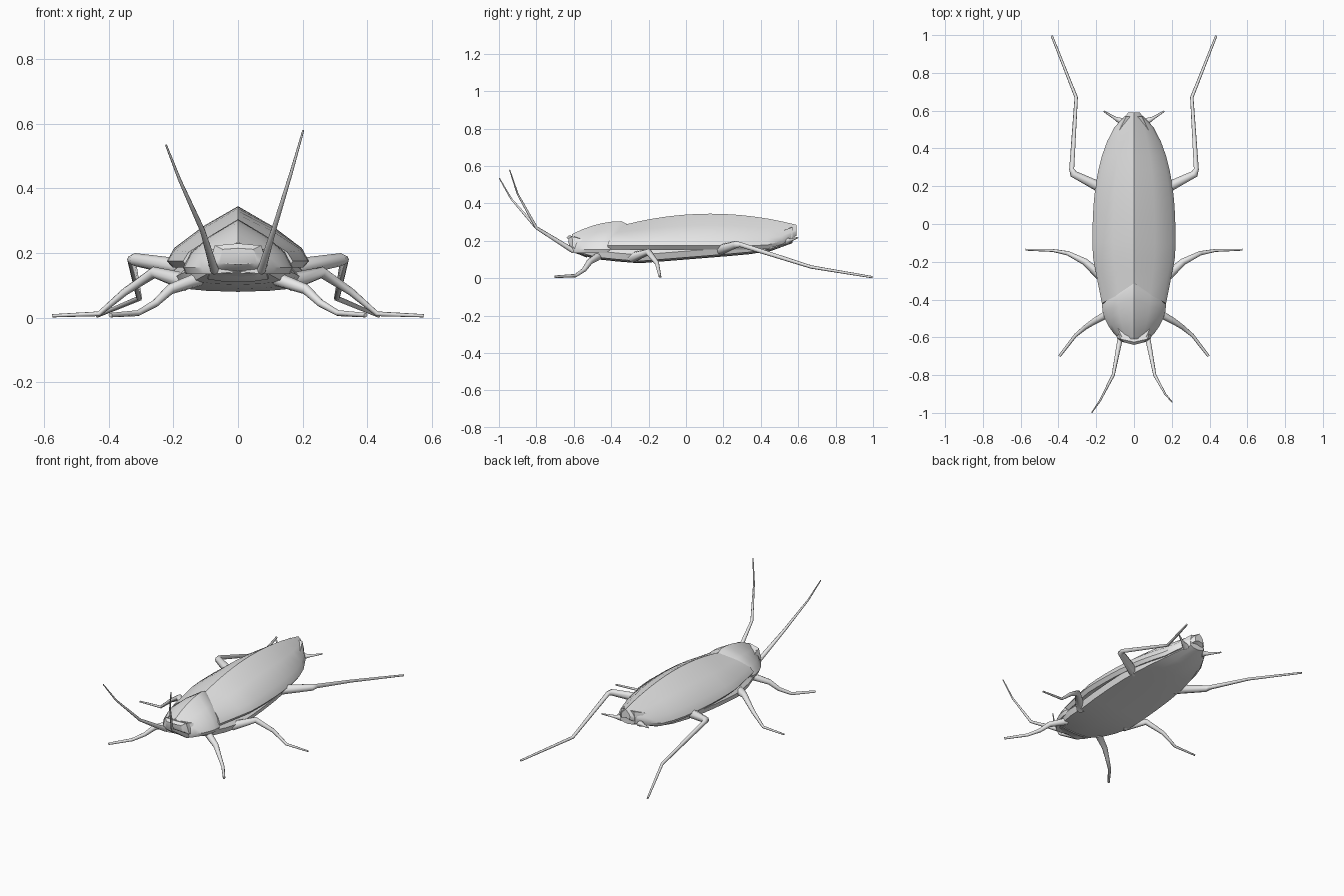
import bpy, bmesh, math
from mathutils import Vector

if "Cube" in bpy.data.objects:
    bpy.data.objects.remove(bpy.data.objects["Cube"], do_unlink=True)

grey = bpy.data.materials.new("shell_grey")
grey.use_nodes = True
colour = (.8, .8, .8, 1)
grey.diffuse_color = colour
grey.node_tree.nodes["Principled BSDF"].inputs["Base Color"].default_value = colour


def build(name, rings, sharp_angle):
    """Skin a list of closed rings, cap both ends and shade."""
    bm = bmesh.new()
    loops = [[bm.verts.new(point) for point in ring] for ring in rings]
    for front, back in zip(loops, loops[1:]):
        for i in range(len(front)):
            bm.faces.new((front[i - 1], front[i], back[i], back[i - 1]))
    bm.faces.new(loops[0])
    bm.faces.new(loops[-1])
    bmesh.ops.recalc_face_normals(bm, faces=bm.faces)
    mesh = bpy.data.meshes.new(name)
    bm.to_mesh(mesh)
    bm.free()
    mesh.materials.append(grey)
    mesh.shade_smooth()
    mesh.set_sharp_from_angle(angle=math.radians(sharp_angle))
    obj = bpy.data.objects.new(name, mesh)
    bpy.context.collection.objects.link(obj)


def hull(name, sections, profile):
    """Loft a mirrored half profile; levels run from the edge up to the top or down to the bottom."""
    rings = []
    for y, width, top, edge, bottom, sweep in sections:
        half = []
        for across, level in profile:
            reach = top - edge if level > 0 else edge - bottom
            half.append(Vector((across * width, y - sweep * across, edge + level * reach)))
        mirrored = [Vector((-p.x, p.y, p.z)) for p in half[-2:0:-1]]
        rings.append(half + mirrored)
    build(name, rings, 35)


def limb(name, points, thick, thin, sides=8):
    """Tube along a path, narrowing evenly from thick to thin."""
    path = [Vector(point) for point in points]
    last = len(path) - 1
    rings = []
    for i, point in enumerate(path):
        before = (point - path[max(i - 1, 0)]).normalized()
        after = (path[min(i + 1, last)] - point).normalized()
        along = (before + after).normalized()
        across = along.cross(Vector((0, 0, 1))).normalized()
        upward = across.cross(along)
        radius = thick * (thin / thick) ** (i / last)
        ring = []
        for k in range(sides):
            angle = math.tau * k / sides
            ring.append(point + radius * (math.cos(angle) * across + math.sin(angle) * upward))
        rings.append(ring)
    build(name, rings, 50)


def limb_pair(name, points, thick, thin):
    for side, sign in (("left", 1), ("right", -1)):
        limb(f"{side}_{name}", [(sign * x, y, z) for x, y, z in points], thick, thin)


def steps(start, end, count):
    return [start + (end - start) * i / count for i in range(count + 1)]


def taper(y, front_length):
    """Distance from the widest place, as a share of the length on that side."""
    offset = y + .1
    return offset / .7 if offset > 0 else -offset / front_length


def outline(y, widest, front_length):
    return widest * (1 - taper(y, front_length) ** 2.5) ** .6


# Folded wing cover: a ridged roof with a thin overhanging rim
wing_sections = []
for y in steps(-.33, .59, 12):
    width = outline(y, .22, .35)
    ridge = .345 - .28 * (y - .13) ** 2
    rim = .175 + 2 * max(y - .4, 0) ** 2
    sweep = .09 if y < -.3 else 0
    wing_sections.append((y, width, ridge, rim, rim - .02, sweep))
roof = [(0, 1), (.5, .64), (.9, .25), (1, 0), (.92, -1), (0, -.6)]
hull("wing_cover", wing_sections, roof)

# Abdomen and thorax underneath
belly_sections = []
for y in steps(-.6, .57, 10):
    width = outline(y, .2, .55)
    keel = .08 + .08 * abs(y + .25) + .06 * taper(y, .55) ** 8
    belly_sections.append((y, width, keel + .09, keel + .045, keel, 0))
belly = [(0, 1), (.8, .9), (1, 0), (.93, -.75), (.5, -.93), (0, -1)]
hull("abdomen", belly_sections, belly)

# Neck shield with a swept, bevelled back edge
shield_sections = []
for t in steps(0, 1, 5):
    swell = t * (2 - t)
    shield_sections.append((-.61 + .265 * t, .08 + .09 * swell,
                            .235 + .07 * swell, .155, .135, .08 * t))
shield_sections.append((-.315, .163, .29, .155, .14, .09))
shield = [(0, 1), (.5, .66), (.85, .32), (1, 0), (.95, -1), (0, -.6)]
hull("neck_shield", shield_sections, shield)

# Head tucked under the shield
hull("head", [
    (-.64, .06, .215, .18, .165, -.015),
    (-.625, .09, .23, .165, .15, -.02),
    (-.53, .1, .2, .145, .11, 0),
], belly)

# Legs
limb_pair("rear_leg", [(.15, .18, .15), (.32, .265, .18), (.33, .29, .18),
                       (.306, .67, .06), (.435, .996, .006)], .03, .006)
limb_pair("middle_leg", [(.16, -.29, .11), (.26, -.2, .14), (.35, -.155, .08),
                         (.43, -.14, .012), (.575, -.136, .006)], .028, .005)
limb_pair("front_leg", [(.12, -.465, .12), (.21, -.515, .088), (.255, -.545, .045),
                        (.31, -.59, .014), (.395, -.7, .008)], .022, .007)

# Tail feelers
limb_pair("tail_feeler", [(.06, .54, .197), (.1, .56, .203), (.16, .597, .217)], .02, .004)

# Antennae, each bent a little differently
antenna_bends = {
    "left": (1, (.165, -.9, .45), (.202, -.943, .58)),
    "right": (-1, (-.18, -.935, .425), (-.223, -.998, .535)),
}
for side, (sign, bend, tip) in antenna_bends.items():
    root = (sign * .072, -.6, .145)
    elbow = (sign * .11, -.8, .27)
    limb(f"{side}_antenna", [root, elbow, bend, tip], .014, .003)
